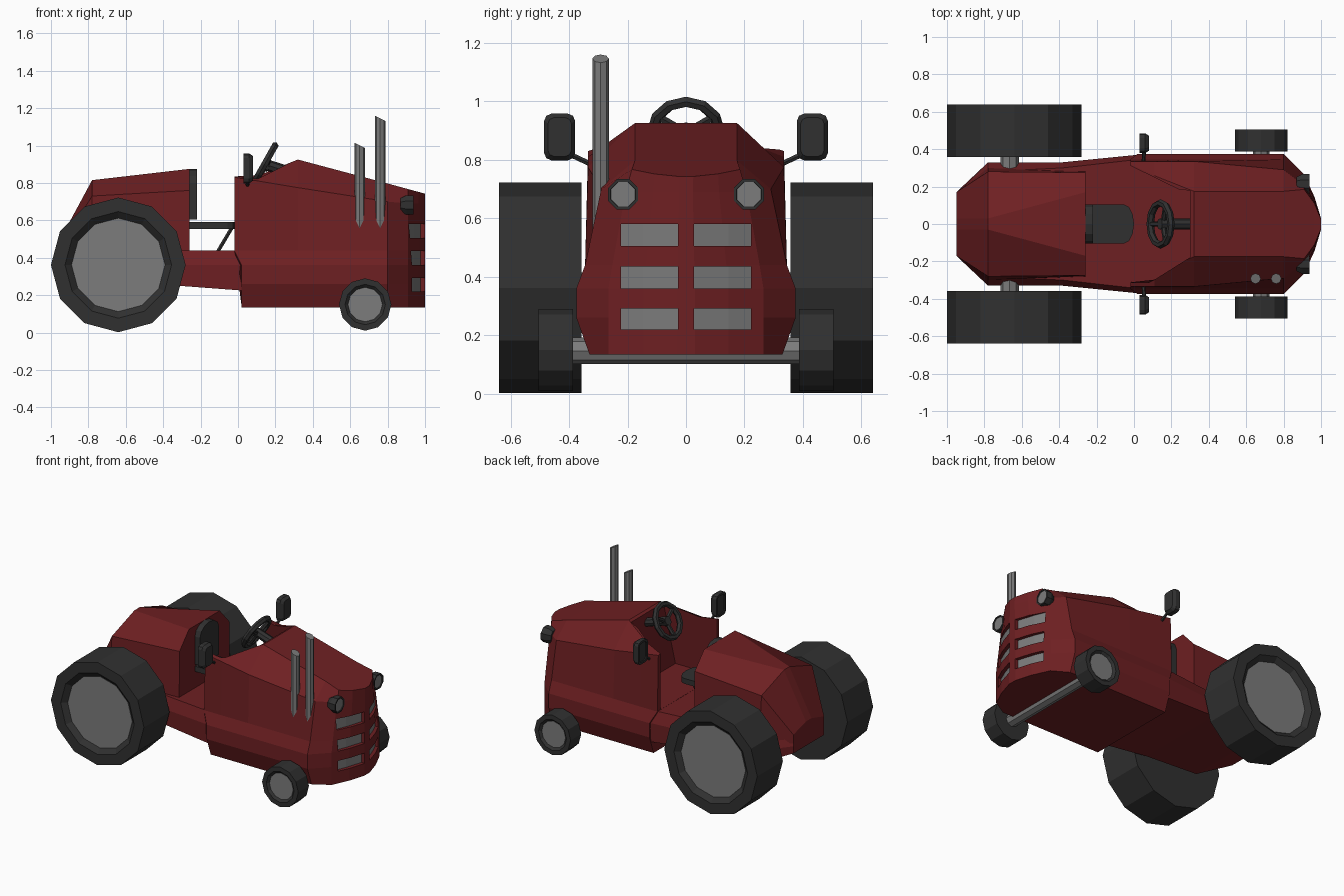
import bpy, bmesh
from math import sin, cos, pi
from mathutils import Vector

if "Cube" in bpy.data.objects:
    bpy.data.objects.remove(bpy.data.objects["Cube"])


def material(name, color):
    m = bpy.data.materials.new(name)
    m.diffuse_color = (*color, 1)
    m.use_nodes = True
    m.node_tree.nodes["Principled BSDF"].inputs["Base Color"].default_value = m.diffuse_color
    return m


RED = material("red_paint", (0.155, 0.014, 0.016))
DARK = material("dark_rubber", (0.03, 0.03, 0.03))
GREY = material("dull_metal", (0.2, 0.2, 0.2))


def finish(name, bm, mat):
    bmesh.ops.remove_doubles(bm, verts=bm.verts, dist=1e-5)
    bmesh.ops.recalc_face_normals(bm, faces=bm.faces)
    mesh = bpy.data.meshes.new(name)
    bm.to_mesh(mesh)
    bm.free()
    ob = bpy.data.objects.new(name, mesh)
    bpy.context.collection.objects.link(ob)
    mesh.materials.append(mat)
    return ob


def skin(name, rings, mat=GREY):
    """Bridge closed rings of points and cap both ends."""
    bm = bmesh.new()
    vs = [[bm.verts.new(p) for p in r] for r in rings]
    n = len(vs[0])
    for a, b in zip(vs, vs[1:]):
        for i in range(n):
            j = (i + 1) % n
            bm.faces.new((a[i], a[j], b[j], b[i]))
    bm.faces.new(vs[0])
    bm.faces.new(vs[-1])
    return finish(name, bm, mat)


def hull_loft(name, sections, mat):
    """Sections are (x, half profile of (y, z)), mirrored across y."""
    return skin(name, [[(x, y, z) for y, z in h] + [(x, -y, z) for y, z in reversed(h)]
                       for x, h in sections], mat)


def turned(name, centre, axis, profile, sides, mat=GREY, start=0.0):
    """Turn (distance, radius) pairs around an axis."""
    w = Vector(axis).normalized()
    u = w.cross(Vector((0, 0, 1)))
    u = u.normalized() if u.length > 1e-4 else Vector((1, 0, 0))
    v = w.cross(u)
    rings = [[Vector(centre) + w * d + r * (u * cos(start + 2 * pi * i / sides) + v * sin(start + 2 * pi * i / sides))
              for i in range(sides)] for d, r in profile]
    return skin(name, rings, mat)


def rod(name, a, b, r, sides=8, mat=GREY):
    d = Vector(b) - Vector(a)
    return turned(name, a, d, [(0, r), (d.length, r)], sides, mat)


def prism(name, outline, lo, hi, axis, mat=GREY):
    """Extrude a 2D outline along x (outline is y,z) or z (outline is x,y)."""
    place = (lambda p, t: (t, *p)) if axis == 'x' else (lambda p, t: (*p, t))
    return skin(name, [[place(p, t) for p in outline] for t in (lo, hi)], mat)


def cut(ob, cutter):
    cutter.hide_render = True
    mod = ob.modifiers.new("cut", 'BOOLEAN')
    mod.operation, mod.object, mod.solver = 'DIFFERENCE', cutter, 'EXACT'
    bpy.context.view_layer.objects.active = ob
    bpy.ops.object.modifier_apply(modifier=mod.name)
    bpy.data.objects.remove(cutter)


def rounded_rect(cy, cz, hy, hz, c):
    k = c * 0.3
    q = [(hy, hz - c), (hy - k, hz - k), (hy - c, hz)]
    q += [(-y, z) for y, z in reversed(q)]
    q += [(-y, -z) for y, z in q]
    return [(cy + y, cz + z) for y, z in q]


# hood with faceted nose
def nose(x, y, roof, top):
    return (x, [(roof, top), (y * 0.78, 0.69), (y * 0.95, 0.44), (y, 0.36), (y, 0.26), (y, 0.135)])


low = [(0.345, 0.44), (0.375, 0.36), (0.375, 0.26), (0.33, 0.135)]
hood = hull_loft("hood", [
    (-0.02, [(0.32, 0.835), (0.335, 0.83)] + low),
    (0.11, [(0.258, 0.84), (0.335, 0.81)] + low),
    (0.32, [(0.175, 0.925), (0.335, 0.775)] + low),
    (0.80, [(0.175, 0.797), (0.29, 0.70)] + low),
    nose(0.91, 0.265, 0.185, 0.767), nose(0.965, 0.145, 0.11, 0.752), nose(1.0, 0.03, 0.025, 0.743)], RED)
for v in hood.data.vertices:
    if v.co.x < 0 and v.co.z < 0.4:
        v.co.x = 0.02

# open cockpit between the hood's side walls
cut(hood, skin("cockpit_cutter", [
    [(-0.1, y, z), (-0.02, y, z), (0.30, w, z), (0.30, -w, z), (-0.02, -y, z), (-0.1, -y, z)]
    for y, w, z in ((0.312, 0.312, 0.441), (0.312, 0.155, 1.0))]))

# grille slots cut into the nose, with grey plates behind
for s in (-1, 1):
    for i, (lo, hi) in enumerate([(0.22, 0.292), (0.36, 0.435), (0.505, 0.58)]):
        back = [(0.972, s * 0.028), (0.935, s * 0.145), (0.902, s * 0.222)]
        cut(hood, prism("slot_cutter", back + [(1.06, s * 0.222), (1.06, s * 0.028)], lo, hi, 'z'))
        front = [(x + 0.004, y) for x, y in reversed(back)]
        prism(f"grille_plate_{i}", [(x - 0.01, y) for x, y in back] + front, lo, hi, 'z')
hood.data.materials.clear()
hood.data.materials.append(RED)

# lower body under the seat
hull_loft("lower_body", [
    (-0.95, [(0.16, 0.45), (0.17, 0.38), (0.17, 0.33)]),
    (-0.78, [(0.28, 0.44), (0.33, 0.36), (0.32, 0.27)]),
    (-0.38, [(0.30, 0.44), (0.33, 0.36), (0.33, 0.255)]),
    (0.02, [(0.345, 0.44), (0.37, 0.36), (0.36, 0.225)])], RED)

# rear housing behind the seat, its roof narrowing to the back
hull_loft("rear_housing", [
    (-0.95, [(0.03, 0.50), (0.17, 0.46), (0.17, 0.40)]),
    (-0.78, [(0.03, 0.815), (0.28, 0.73), (0.30, 0.40)]),
    (-0.26, [(0.17, 0.875), (0.275, 0.76), (0.28, 0.40)])], RED)

# wheels, axles
for s in (-1, 1):
    for name, x, z, r, y0, y1, rim, hub, dep in [
            ("rear", -0.64, 0.362, 0.36, 0.357, 0.64, 0.285, 0.25, 0.03),
            ("front", 0.68, 0.15, 0.14, 0.387, 0.505, 0.108, 0.092, 0.015)]:
        turned(name + "_tyre", (x, 0, z), (0, s, 0),
               [(y0, r), (y1, r), (y1, rim), (y1 - dep, hub)], 12, DARK)
        turned(name + "_hub", (x, 0, z), (0, s, 0), [(y1 - dep - 0.01, hub), (y1 - dep + 0.002, hub)], 12)
rod("front_axle", (0.68, -0.4, 0.147), (0.68, 0.4, 0.147), 0.045)
rod("rear_axle", (-0.665, -0.4, 0.365), (-0.665, 0.4, 0.365), 0.05)

# seat
arc = [(-0.055 + 0.055 * sin(a), 0.105 * cos(a)) for a in [i * pi / 6 for i in range(7)]]
prism("seat_cushion", [(-0.26, 0.105)] + arc + [(-0.26, -0.105)], 0.555, 0.592, 'z', DARK)
crown = [(0.105 * cos(i * pi / 6), 0.80 + 0.075 * sin(i * pi / 6)) for i in range(7)]
prism("seat_back", [(0.105, 0.605)] + crown + [(-0.105, 0.605)], -0.262, -0.22, 'x', DARK)
rod("seat_strut", (-0.03, 0, 0.565), (-0.11, 0, 0.43), 0.011, 6, DARK)

# steering wheel
c = Vector((0.142, 0, 0.9))
axis, up, side = Vector((0.87, 0, -0.49)), Vector((0.49, 0, 0.87)), Vector((0, 1, 0))
bm = bmesh.new()
loops = []
for i in range(12):
    d = side * cos(i * pi / 6) + up * sin(i * pi / 6)
    loops.append([bm.verts.new(c + d * (0.113 + 0.02 * cos(k * pi / 3)) + axis * 0.02 * sin(k * pi / 3))
                  for k in range(6)])
for i in range(12):
    a, b = loops[i], loops[(i + 1) % 12]
    for k in range(6):
        bm.faces.new((a[k], a[(k + 1) % 6], b[(k + 1) % 6], b[k]))
finish("steering_rim", bm, DARK)
for i in range(3):
    t = -pi / 2 + i * 2 * pi / 3
    rod("steering_spoke", c + axis * 0.015, c + (side * cos(t) + up * sin(t)) * 0.11, 0.014, 6, DARK)
turned("steering_hub", c, axis, [(-0.005, 0.03), (0.03, 0.03)], 8, DARK)
rod("steering_column", c, (0.33, 0, 0.84), 0.03, 8, DARK)

# exhaust stacks with slanted tips
for x, lo, hi in [(0.65, 0.55, 1.015), (0.76, 0.5, 1.16)]:
    pipe = rod("exhaust_stack", (x, -0.292, lo), (x, -0.292, hi), 0.028)
    for v in pipe.data.vertices:
        if v.co.z > 0.9:
            v.co.z -= 0.5 * (v.co.x - x + 0.028)

# headlights and mirrors
for s in (-1, 1):
    turned("headlight_shell", (0.87, s * 0.215, 0.682), (1, 0, 0),
           [(0, 0.04), (0.03, 0.056), (0.068, 0.056), (0.068, 0.046), (0.06, 0.044)], 8, DARK, pi / 8)
    turned("headlight_lens", (0.925, s * 0.215, 0.682), (1, 0, 0), [(0, 0.045), (0.008, 0.045)], 8, GREY, pi / 8)
    o, m = rounded_rect(s * 0.432, 0.878, 0.053, 0.08, 0.025), rounded_rect(s * 0.432, 0.878, 0.04, 0.066, 0.02)
    skin("mirror", [[(x, *p) for p in ring] for x, ring in
                    [(0.038, m), (0.03, m), (0.03, o), (0.06, o), (0.08, m)]], DARK)
    rod("mirror_arm", (0.05, s * 0.325, 0.785), (0.055, s * 0.40, 0.82), 0.01, 6, DARK)
